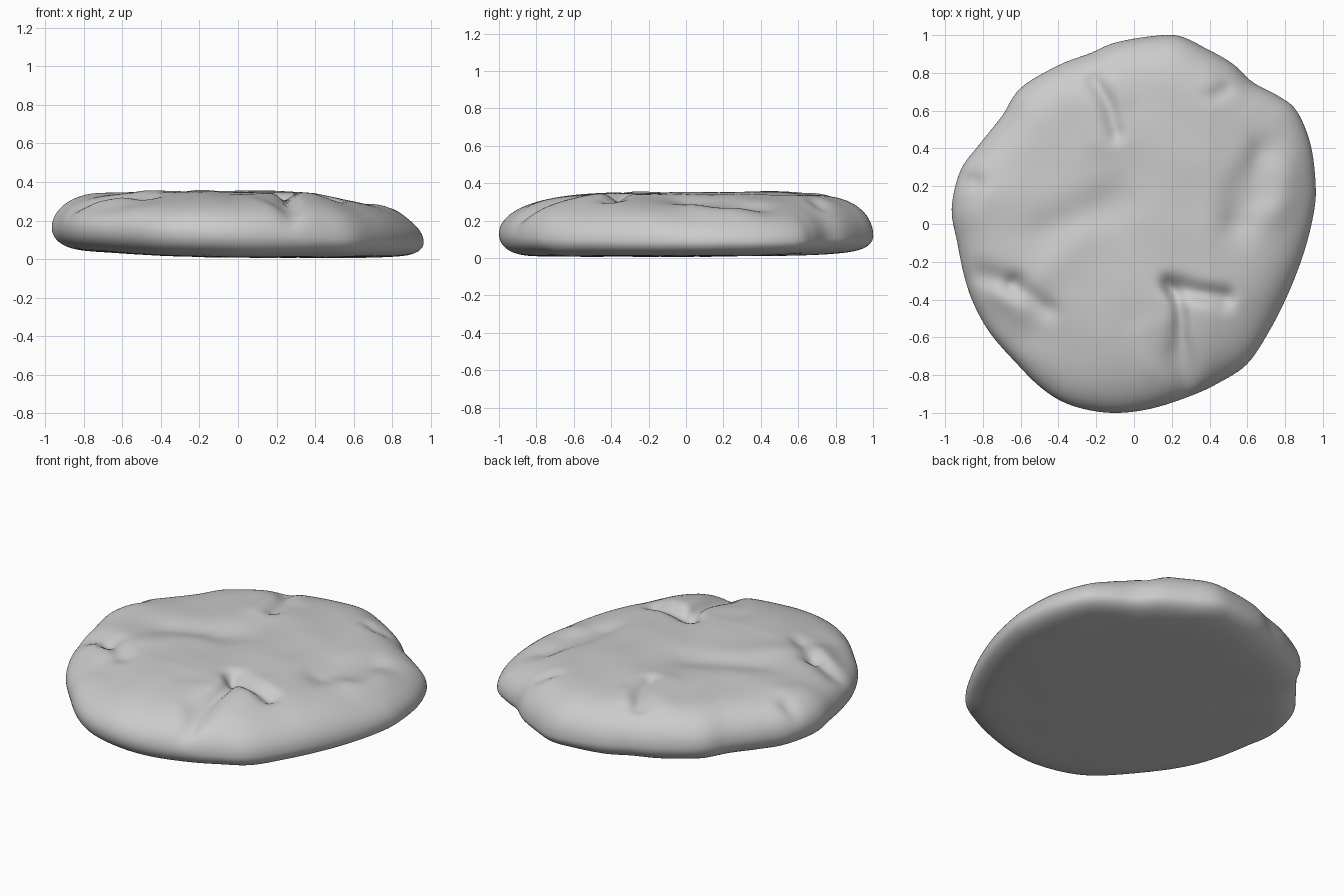
import bpy
import math
from mathutils import Vector, noise

old = bpy.data.objects.get("Cube")
if old:
    bpy.data.objects.remove(old, do_unlink=True)

# Irregular rim seen from above, anticlockwise
RIM = [(.962, .2), (.935, .42), (.86, .6), (.76, .68), (.63, .75), (.52, .85),
       (.38, .93), (.24, .995), (.1, .995), (-.1, .96), (-.23, .905), (-.4, .84),
       (-.6, .72), (-.7, .57), (-.82, .42), (-.92, .28), (-.965, .08),
       (-.935, -.1), (-.9, -.27), (-.85, -.42), (-.76, -.58), (-.62, -.74),
       (-.5, -.86), (-.38, -.94), (-.24, -.985), (-.08, -1), (.1, -.975),
       (.3, -.91), (.45, -.84), (.6, -.74), (.72, -.56), (.82, -.36),
       (.9, -.15), (.95, .05)]

# Creases and swellings: start, end, width, height
FOLDS = [
    ((.2, -.37), (.45, -.4), .055, -.05),      # front right crease
    ((.22, -.42), (.26, -.92), .05, -.045),    # front right notch
    ((.1, -.6), (.12, -.75), .1, .012),
    ((-.85, -.27), (-.65, -.29), .07, -.035),  # left crease
    ((-.62, -.3), (-.47, -.42), .06, -.03),
    ((-.8, -.42), (-.62, -.6), .18, -.03),
    ((-.72, -.37), (-.6, -.42), .08, .02),
    ((-.45, -.04), (-.15, .07), .13, -.025),   # middle hollow and step
    ((-.45, -.18), (-.2, -.08), .11, .015),
    ((.57, .02), (.68, .38), .09, -.035),      # right hollow
    ((.74, .05), (.8, .2), .1, .015),
    ((-.22, .76), (-.1, .53), .05, -.03),      # back crease
    ((-.33, .7), (-.21, .5), .1, .012),
    ((-.08, .77), (-.05, .7), .06, .012),
    ((.42, .68), (.45, .72), .05, -.025),      # back right pit
    ((-.95, .25), (-.84, .23), .05, -.035),    # left rim dent
    ((-.85, .05), (-.8, .12), .1, .015),
]


def segment_distance(p, a, b):
    a, b = Vector(a), Vector(b)
    along = b - a
    t = max(0, min(1, (p - a).dot(along) / along.length_squared))
    return (p - a - along * t).length


def top_height(p):
    z = .347 - .18 * max(0, p.x - .4) - .08 * max(0, -p.y - .4)
    spot = Vector((p.x * 4, p.y * 4, 0))
    # Bend the folds so that none runs straight
    bent = p + noise.noise_vector(spot).to_2d() * .06
    for a, b, width, height in FOLDS:
        z += height * math.exp(-(segment_distance(bent, a, b) / width) ** 2)
    return z + .014 * noise.noise(spot * .8)


def floor_height(p):
    wave = .004 * noise.noise(Vector((p.x * 4, p.y * 4, 5)))
    return .008 + wave + .045 * max(0, -p.x) ** 1.5 + .02 * max(0, p.y) ** 2


def smooth_loop(points, steps):
    """Closed curve passing through all the points."""
    pts = [Vector(p) for p in points]
    n, loop = len(pts), []
    for i in range(n):
        a, b, c, d = (pts[(i + k) % n] for k in (-1, 0, 1, 2))
        for j in range(steps):
            t = j / steps
            loop.append(b + (c - a) * t / 2
                        + (a - b * 2.5 + c * 2 - d / 2) * t ** 2
                        + (b * 3 - a - c * 3 + d) * t ** 3 / 2)
    return loop


def surface_point(edge, s, upper):
    """Point at fraction s of the way to the rim, on the upper or lower skin."""
    p = edge * s
    middle = .125 - .04 * edge.x
    power = 7 if upper else 14
    bulge = math.sqrt(max(0, 1 - s ** power))
    target = top_height(p) if upper else floor_height(p)
    return (p.x, p.y, middle + (target - middle) * bulge)


# Rings run from the top centre over the rim to the bottom centre
rim = smooth_loop(RIM, 6)
count, half = len(rim), 60
verts, faces = [surface_point(rim[0], 0, True)], []
levels = [(math.sin(math.pi / 2 * i / half), True) for i in range(1, half + 1)]
levels += [(s, False) for s, _ in reversed(levels[:-1])]
for s, upper in levels:
    verts += [surface_point(edge, s, upper) for edge in rim]
verts.append(surface_point(rim[0], 0, False))
last = len(verts) - 1

for j in range(count):
    k = (j + 1) % count
    faces.append((0, 1 + j, 1 + k))
    for r in range(len(levels) - 1):
        a, b = 1 + r * count, 1 + (r + 1) * count
        faces.append((a + j, b + j, b + k, a + k))
    faces.append((last, last - count + k, last - count + j))

mesh = bpy.data.meshes.new("flattened_lump")
mesh.from_pydata(verts, [], faces)
mesh.update()
lump = bpy.data.objects.new("flattened_lump", mesh)
bpy.context.collection.objects.link(lump)

# Plain grey
grey = bpy.data.materials.new("plain_grey")
grey.use_nodes = True
colour = (.6, .6, .6, 1)
grey.diffuse_color = colour
grey.node_tree.nodes["Principled BSDF"].inputs["Base Color"].default_value = colour
mesh.materials.append(grey)
mesh.shade_smooth()
